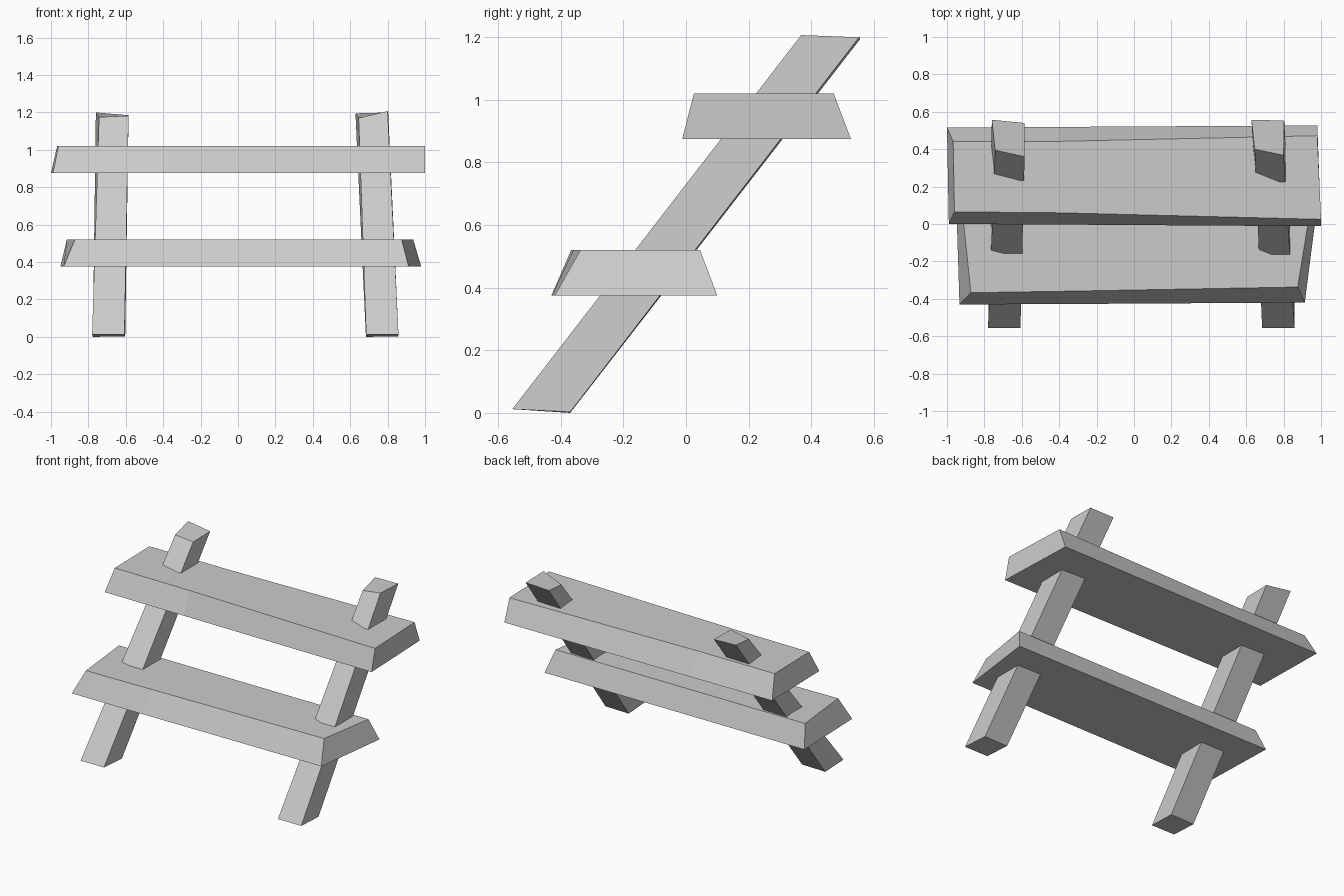
import bpy
import bmesh

default_cube = bpy.data.objects.get("Cube")
if default_cube:
    bpy.data.objects.remove(default_cube, do_unlink=True)

# One plain grey for all the planks
grey = bpy.data.materials.new("plain_grey")
grey.use_nodes = True
GREY_COLOUR = (0.6, 0.6, 0.6, 1)
grey.diffuse_color = GREY_COLOUR
grey.node_tree.nodes["Principled BSDF"].inputs["Base Color"].default_value = GREY_COLOUR


def loft(name, rings):
    """Skin a row of four-cornered sections into a closed flat-shaded beam."""
    bm = bmesh.new()
    loops = [[bm.verts.new(corner) for corner in ring] for ring in rings]
    for first, second in zip(loops, loops[1:]):
        for i in range(4):
            j = (i + 1) % 4
            bm.faces.new((first[i], first[j], second[j], second[i]))
    bm.faces.new(loops[0])
    bm.faces.new(loops[-1])
    bmesh.ops.recalc_face_normals(bm, faces=bm.faces)
    mesh = bpy.data.meshes.new(name)
    bm.to_mesh(mesh)
    bm.free()
    mesh.materials.append(grey)
    beam = bpy.data.objects.new(name, mesh)
    bpy.context.collection.objects.link(beam)
    return beam


def tread(name, base, sections):
    """Bevel-sided step: corners run front low, front high, back high, back low."""
    top = base + 0.145
    heights = (base, top, top, base)
    loft(name, [[(x, y, z) for (x, y), z in zip(section, heights)]
                for section in sections])


def leg(name, foot_x, foot_end_x, head):
    """Leaning post: a level foot section lofted to a skewed head section."""
    width = 0.173
    foot = [(foot_x, -0.555, 0.012), (foot_x + width, -0.555, 0.012),
            (foot_end_x, -0.37, 0.003), (foot_end_x - width, -0.37, 0)]
    loft(name, [foot, head])


# Hand-cut treads, each with a slight bend left of centre
tread("upper_tread", 0.875, [
    [(-0.99, 0), (-0.96, 0.065), (-0.967, 0.442), (-1, 0.515)],
    [(-0.4, -0.003), (-0.4, 0.06), (-0.4, 0.442), (-0.4, 0.519)],
    [(1, -0.012), (1, 0.025), (0.98, 0.472), (0.98, 0.527)],
])
tread("lower_tread", 0.375, [
    [(-0.933, -0.43), (-0.872, -0.367), (-0.915, 0.045), (-0.95, 0.1)],
    [(-0.4, -0.428), (-0.4, -0.36), (-0.4, 0.045), (-0.4, 0.1)],
    [(0.913, -0.42), (0.875, -0.337), (0.937, 0.045), (0.98, 0.1)],
])

# Two leaning legs passing through both treads
leg("right_leg", -0.78, -0.603, [
    (-0.743, 0.395, 1.175), (-0.585, 0.36, 1.182),
    (-0.585, 0.54, 1.185), (-0.76, 0.557, 1.2)])
leg("left_leg", 0.685, 0.857, [
    (0.645, 0.4, 1.17), (0.8, 0.368, 1.207),
    (0.803, 0.553, 1.2), (0.628, 0.557, 1.195)])
